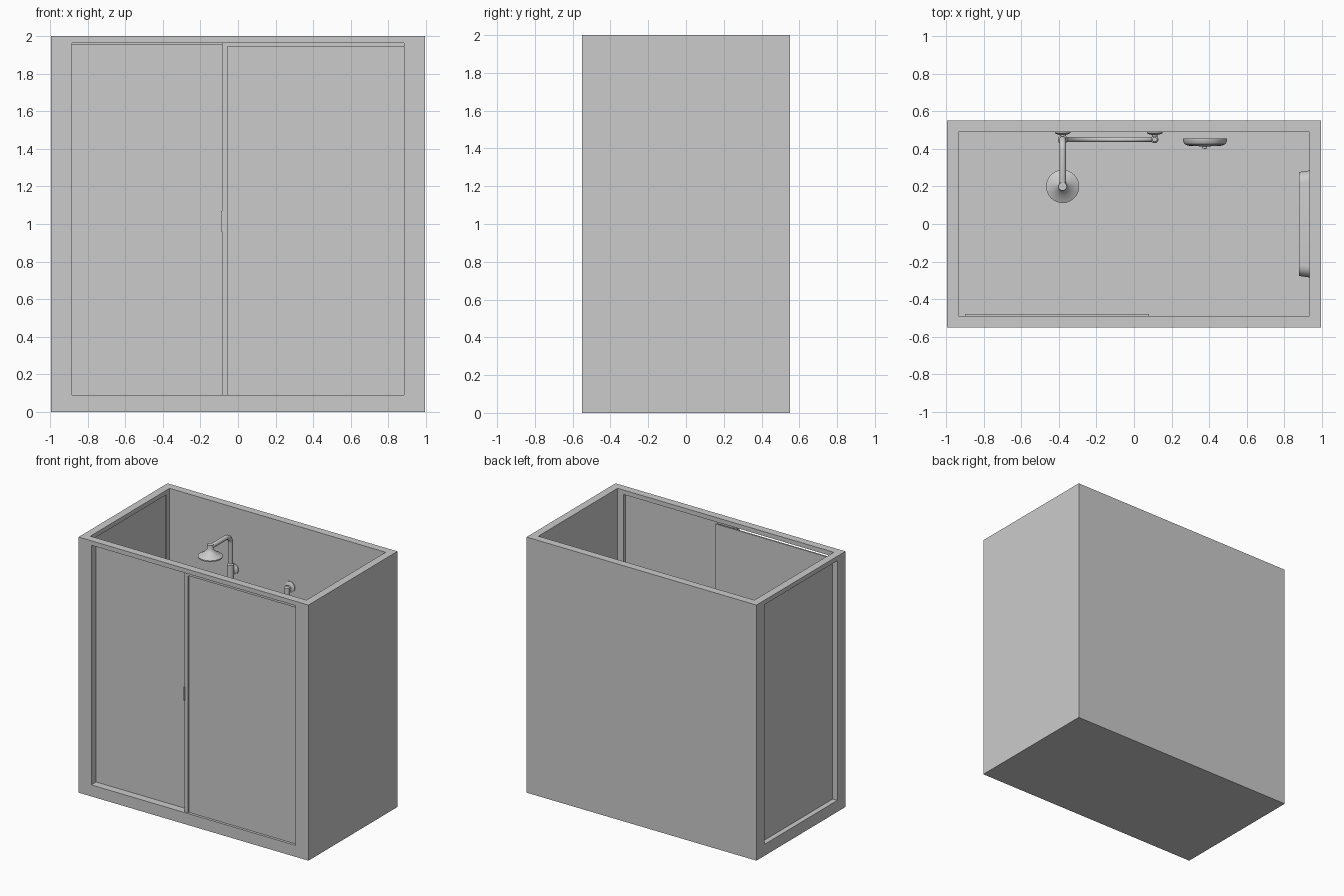
import bpy, bmesh, math
from mathutils import Vector

if "Cube" in bpy.data.objects:
    bpy.data.objects.remove(bpy.data.objects["Cube"])


def box(name, x0, x1, y0, y1, z0, z1, bevel=0):
    bpy.ops.mesh.primitive_cube_add(size=1, location=((x0+x1)/2, (y0+y1)/2, (z0+z1)/2))
    o = bpy.context.object
    o.name = name
    o.scale = (x1-x0, y1-y0, z1-z0)
    bpy.ops.object.transform_apply(location=False, rotation=False, scale=True)
    if bevel:
        m = o.modifiers.new("round", 'BEVEL')
        m.width = bevel
        m.segments = 3
    return o


def lathe(name, profile, loc, axis='Z', n=40):
    # revolve (radius, height) pairs; axis 'Y' makes height run out of the back wall
    bm = bmesh.new()
    vs = [bm.verts.new((r, 0, h)) for r, h in profile]
    es = [bm.edges.new(p) for p in zip(vs, vs[1:])]
    bmesh.ops.spin(bm, geom=vs+es, cent=(0, 0, 0), axis=(0, 0, 1), angle=2*math.pi, steps=n)
    bmesh.ops.remove_doubles(bm, verts=bm.verts, dist=1e-5)
    bmesh.ops.recalc_face_normals(bm, faces=bm.faces)
    me = bpy.data.meshes.new(name)
    bm.to_mesh(me)
    bm.free()
    o = bpy.data.objects.new(name, me)
    bpy.context.collection.objects.link(o)
    o.location = loc
    if axis == 'Y':
        o.rotation_euler = (math.pi/2, 0, 0)
    smooth(o)
    return o


def smooth(o):
    bpy.ops.object.select_all(action='DESELECT')
    o.select_set(True)
    bpy.context.view_layer.objects.active = o
    bpy.ops.object.shade_smooth_by_angle(angle=math.radians(35))


def pipe(name, pts, r):
    c = bpy.data.curves.new(name, 'CURVE')
    c.dimensions = '3D'
    c.bevel_depth = r
    c.bevel_resolution = 4
    c.use_fill_caps = True
    s = c.splines.new('POLY')
    s.points.add(len(pts)-1)
    for p, co in zip(s.points, pts):
        p.co = (*co, 1)
        p.radius = 1
    s.use_smooth = True
    o = bpy.data.objects.new(name, c)
    bpy.context.collection.objects.link(o)
    return o


# cabin shell with open top, front doorway and left window
shell = box("cabin_shell", -0.995, 0.995, -0.55, 0.55, 0, 2)
cutters = [box("cut_inside", -0.935, 0.935, -0.49, 0.49, 0.05, 2.2),
           box("cut_doorway", -0.885, 0.885, -0.7, -0.3, 0.09, 1.965),
           box("cut_window", -1.2, -0.8, -0.45, 0.45, 0.09, 1.965)]
for c in cutters:
    m = shell.modifiers.new("cut", 'BOOLEAN')
    m.operation = 'DIFFERENCE'
    m.solver = 'EXACT'
    m.object = c
bpy.context.view_layer.objects.active = shell
for m in list(shell.modifiers):
    bpy.ops.object.modifier_apply(modifier=m.name)
for c in cutters:
    bpy.data.objects.remove(c)

# glass panels: left window, sliding door behind, fixed pane in front
box("window_pane", -0.955, -0.943, -0.45, 0.45, 0.09, 1.965)
box("sliding_door", -0.9, 0.08, -0.49, -0.478, 0.08, 1.955)
box("fixed_pane", -0.08, 0.885, -0.53, -0.518, 0.09, 1.965)
box("fixed_pane_stile", -0.085, -0.055, -0.54, -0.508, 0.09, 1.965)
box("fixed_pane_rail", -0.055, 0.885, -0.54, -0.518, 1.945, 1.965)
box("door_handle", -0.09, -0.081, -0.545, -0.515, 0.96, 1.07)

# riser pipe with bent arm
R = 0.06
bend = [(-0.38, 0.45-R+R*math.cos(a), 1.80-R+R*math.sin(a))
        for a in [math.pi/2*i/8 for i in range(9)]]
tip = [(-0.38, 0.2+0.02-0.02*math.sin(a), 1.78+0.02*math.cos(a))
       for a in [math.pi/2*i/4 for i in range(5)]]
pipe("shower_riser", [(-0.38, 0.45, 1.0)] + bend + tip + [(-0.38, 0.2, 1.77)], 0.018)

# flared shower head
lathe("shower_head", [(0, 1.82), (0.022, 1.82), (0.024, 1.785), (0.03, 1.775), (0.045, 1.76),
                      (0.07, 1.742), (0.088, 1.733), (0.088, 1.724), (0.08, 1.72), (0, 1.72)],
      (-0.38, 0.2, 0))

# wall flanges for riser and hose
flange = [(0, 0), (0.042, 0), (0.042, 0.006), (0.03, 0.012), (0.015, 0.016), (0.015, 0.045), (0, 0.045)]
for name, x, z in (("riser_bracket_top", -0.38, 1.52), ("riser_bracket_low", -0.38, 1.03),
                   ("hose_bracket", 0.11, 1.51)):
    lathe(name, flange, (x, 0.49, z), 'Y')
lathe("riser_collar", [(0, 1.46), (0.026, 1.46), (0.026, 1.57), (0.018, 1.58), (0, 1.58)], (-0.38, 0.45, 0))
lathe("hose_collar", [(0, 1.44), (0.02, 1.44), (0.02, 1.52), (0.012, 1.53), (0, 1.53)], (0.11, 0.45, 0))

# hanging hose loop between riser and bracket
loop = [(-0.135+0.245*math.cos(a), 0.45, 0.85+0.2*math.sin(a))
        for a in [-math.pi*i/24 for i in range(25)]]
pipe("shower_hose", [(0.11, 0.45, 1.46)] + loop + [(-0.38, 0.45, 1.02)], 0.014)

# round mixer dial
lathe("mixer_dial", [(0, 0), (0.118, 0), (0.118, 0.012), (0.108, 0.03), (0.09, 0.038),
                     (0.012, 0.042), (0.012, 0.052), (0, 0.055)], (0.378, 0.455, 1.1), 'Y')

# folded seat on the right wall
seat = box("folded_seat", 0.878, 0.936, -0.285, 0.285, 0.5, 0.85)
bm = bmesh.new()
bm.from_mesh(seat.data)
side = [e for e in bm.edges if abs(e.verts[0].co.x - e.verts[1].co.x) > 0.01]
bmesh.ops.bevel(bm, geom=side, offset=0.06, segments=8, profile=0.5, affect='EDGES')
for v in bm.verts:
    if v.co.x < 0:
        v.co.y *= 0.97
        v.co.z *= 0.97
bm.to_mesh(seat.data)
bm.free()
smooth(seat)
